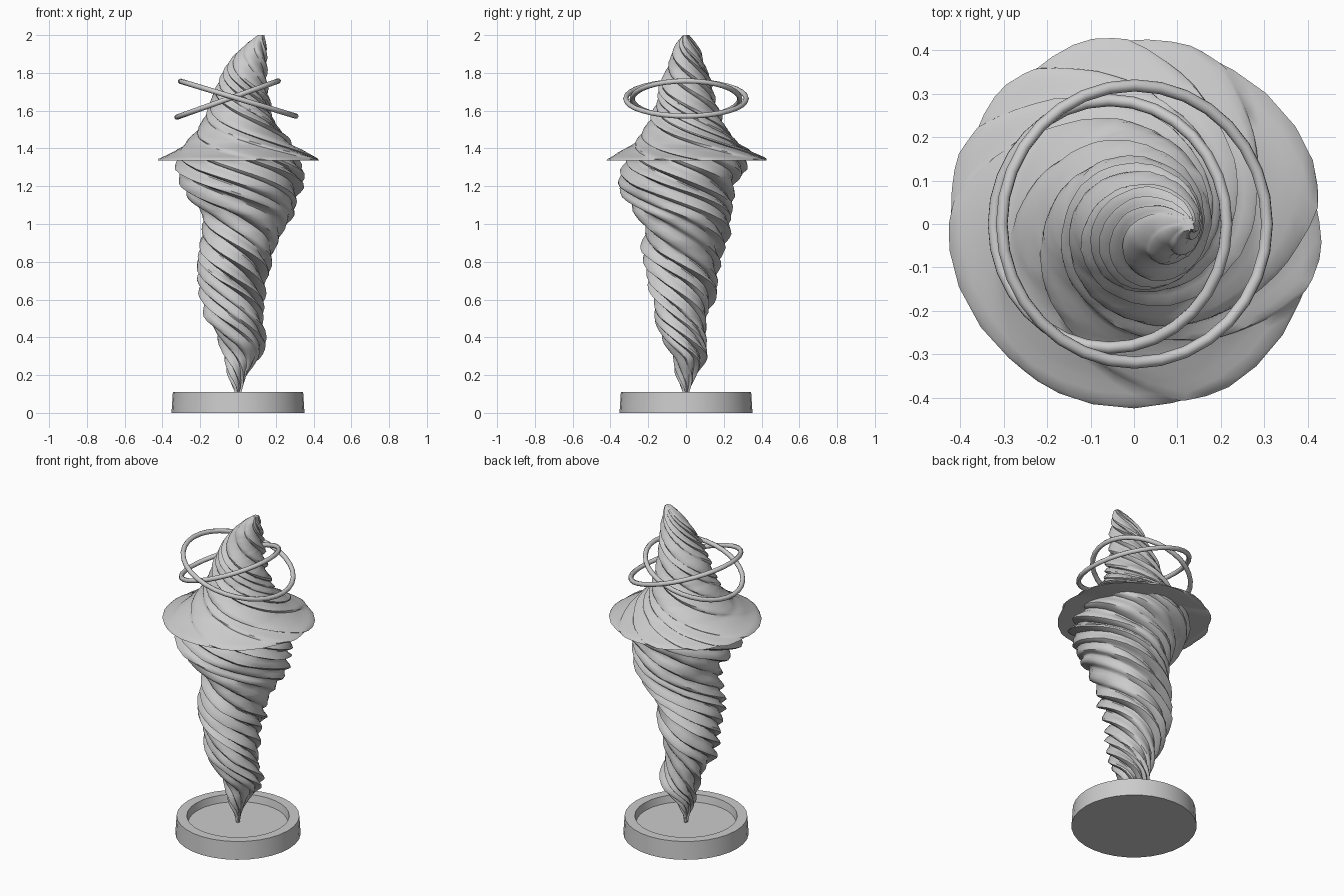
import bpy, math, random
from mathutils import Vector

if "Cube" in bpy.data.objects:
    bpy.data.objects.remove(bpy.data.objects["Cube"], do_unlink=True)
random.seed(11)
TAU = math.tau

grey = bpy.data.materials.new("plain grey")
grey.use_nodes = True
grey.diffuse_color = (0.6, 0.6, 0.6, 1)
grey.node_tree.nodes["Principled BSDF"].inputs["Base Color"].default_value = grey.diffuse_color


def finish(ob, angle):
    ob.data.materials.append(grey)
    bpy.ops.object.select_all(action="DESELECT")
    ob.select_set(True)
    bpy.context.view_layer.objects.active = ob
    bpy.ops.object.shade_smooth_by_angle(angle=math.radians(angle))


def loft(name, rings, angle):
    """Skin a stack of equal rings and cap both ends."""
    n = len(rings[0])
    verts = [p for ring in rings for p in ring]
    faces = [(j * n + i, j * n + (i + 1) % n, (j + 1) * n + (i + 1) % n, (j + 1) * n + i)
             for j in range(len(rings) - 1) for i in range(n)]
    faces.append(tuple(reversed(range(n))))
    faces.append(tuple(range(len(verts) - n, len(verts))))
    mesh = bpy.data.meshes.new(name)
    mesh.from_pydata(verts, [], faces)
    ob = bpy.data.objects.new(name, mesh)
    bpy.context.collection.objects.link(ob)
    finish(ob, angle)


def sample(keys, z):
    """Interpolate (z, radius, centre x, centre y, pleat depth)."""
    for a, b in zip(keys, keys[1:]):
        if z <= b[0]:
            t = (z - a[0]) / (b[0] - a[0])
            return [p + (q - p) * t for p, q in zip(a, b)]
    return list(keys[-1])


# Rounded fold: soft lower lip, then a slope running inwards
PLEAT = [(0, .35), (.14, 1), (.34, .75), (.58, 0), (.8, -.75), (.92, -.8)]


def twisted_cloth(name, keys, pleats, rate, rows):
    widths = [random.uniform(.55, 1.45) for _ in range(pleats)]
    starts = [sum(widths[:i]) / sum(widths) for i in range(pleats)]
    phases = [random.uniform(0, TAU) for _ in range(pleats)]
    low, high = keys[0][0], keys[-1][0]
    rings = []
    for j in range(rows + 1):
        z = low + (high - low) * j / rows
        _, radius, cx, cy, depth = sample(keys, z)
        ring = []
        for k in range(pleats):
            # Each fold swells and fades on its own along its length
            swell = math.sin(11 * z + phases[k])
            for f, h in PLEAT:
                a = TAU * (starts[k] + f * widths[k] / sum(widths)) - rate * z
                crumple = random.uniform(-.12, .12)
                r = radius + depth * (h * (.75 + .4 * swell) + .25 * swell + crumple)
                ring.append((cx + r * math.cos(a), cy + r * math.sin(a), z))
        rings.append(ring)
    loft(name, rings, 45)


# Lower funnel, standing on its point
twisted_cloth("lower_funnel", [
    (.07, .008, 0, 0, .002), (.12, .014, 0, 0, .005), (.2, .042, 0, 0, .012),
    (.3, .085, .025, .02, .018), (.36, .105, .025, 0, .02), (.5, .137, -.01, -.03, .022),
    (.7, .163, -.035, -.008, .024), (.85, .19, -.005, -.02, .024), (1.0, .222, .035, .005, .026),
    (1.05, .24, .055, 0, .026), (1.2, .295, .02, -.055, .028), (1.28, .322, .005, -.02, .022),
    (1.337, .31, 0, 0, .015)],
    9, 9, 52)

# Upper hood with its wide brim and leaning tip
twisted_cloth("brimmed_hood", [
    (1.335, .426, 0, 0, .008), (1.345, .42, 0, 0, .008), (1.37, .365, 0, 0, .012),
    (1.42, .283, 0, 0, .014), (1.5, .215, 0, 0, .014), (1.6, .164, .003, 0, .013),
    (1.7, .139, .011, 0, .012), (1.8, .108, .035, .003, .011), (1.9, .077, .067, 0, .009),
    (1.96, .046, .096, 0, .006), (2.0, .016, .122, 0, .003)],
    9, 11, 66)

# Shallow dish base
dish = [(.352, 0), (.345, .11), (.288, .11), (.28, .066)]
loft("dish_base", [[(r * math.cos(TAU * i / 32), r * math.sin(TAU * i / 32), z)
                    for i in range(32)] for r, z in dish], 30)

# Two tilted hoops round the hood
for name, radius, left, right in (
        ("small_hoop", .285, Vector((-.325, 0, 1.565)), Vector((.215, 0, 1.758))),
        ("large_hoop", .319, Vector((-.308, 0, 1.757)), Vector((.31, 0, 1.57)))):
    d = right - left
    bpy.ops.mesh.primitive_torus_add(
        major_segments=32, minor_segments=8, major_radius=radius, minor_radius=.014,
        location=(left + right) / 2, rotation=(0, -math.atan2(d.z, d.x), 0))
    bpy.context.object.name = name
    finish(bpy.context.object, 60)
